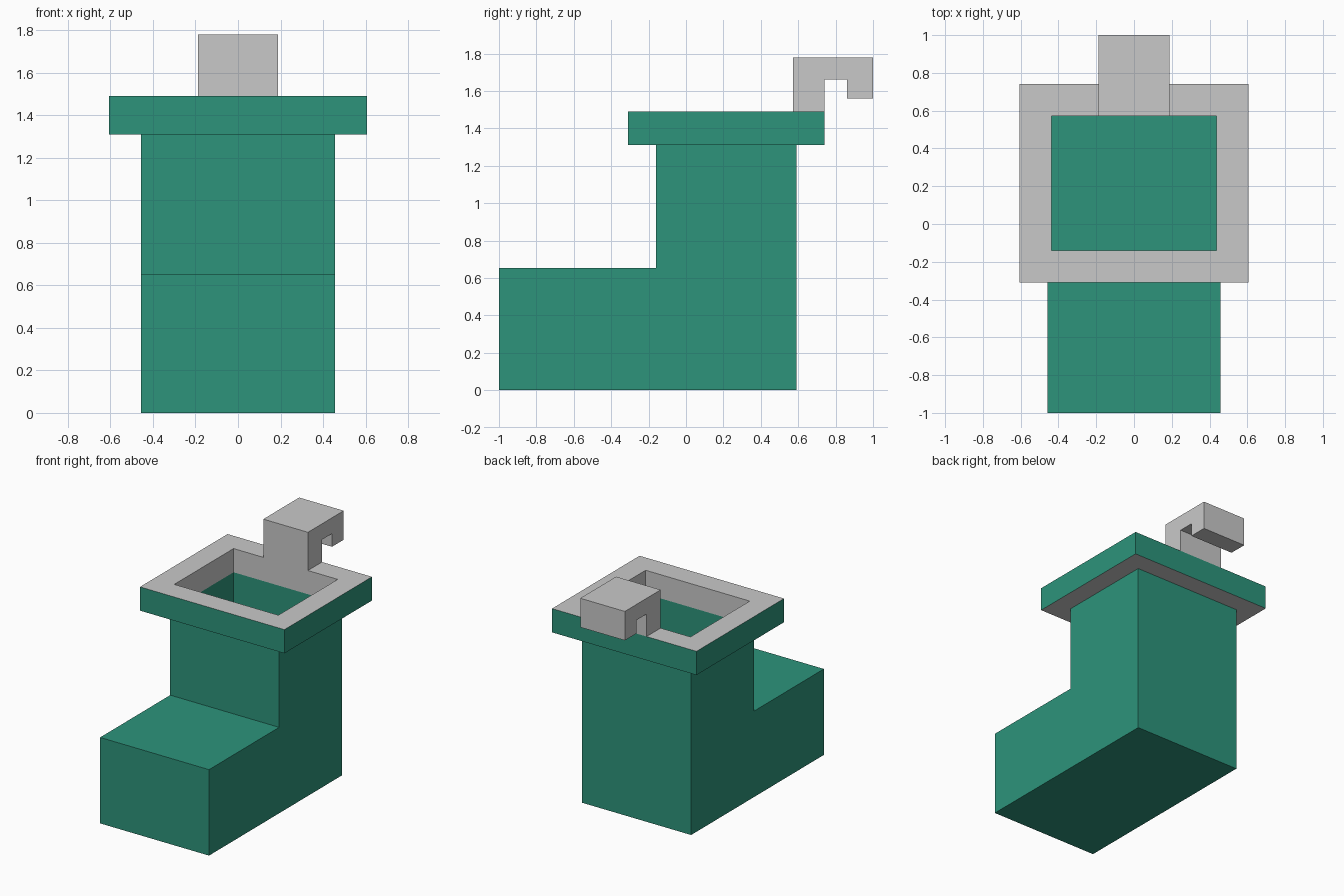
import bpy
import bmesh

default = bpy.data.objects.get("Cube")
if default:
    bpy.data.objects.remove(default, do_unlink=True)


def material(name, color):
    mat = bpy.data.materials.new(name)
    mat.use_nodes = True
    mat.diffuse_color = color
    mat.node_tree.nodes["Principled BSDF"].inputs["Base Color"].default_value = color
    return mat


green = material("green_fabric", (0.026, 0.296, 0.198, 1))
grey = material("light_grey_trim", (0.584, 0.584, 0.584, 1))


def side_prism(name, profile, half_width, mats, drop=lambda face: False):
    """Extrude a (y, z) side profile across x, leaving out the dropped faces."""
    bm = bmesh.new()
    base = bm.faces.new([bm.verts.new((-half_width, y, z)) for y, z in profile])
    moved = bmesh.ops.extrude_face_region(bm, geom=[base], use_keep_orig=True)["geom"]
    verts = [v for v in moved if isinstance(v, bmesh.types.BMVert)]
    bmesh.ops.translate(bm, verts=verts, vec=(2 * half_width, 0, 0))
    bmesh.ops.recalc_face_normals(bm, faces=bm.faces)
    bm.normal_update()
    unwanted = [f for f in bm.faces if drop(f)]
    bmesh.ops.delete(bm, geom=unwanted, context="FACES")
    mesh = bpy.data.meshes.new(name)
    bm.to_mesh(mesh)
    bm.free()
    obj = bpy.data.objects.new(name, mesh)
    bpy.context.collection.objects.link(obj)
    for mat in mats:
        mesh.materials.append(mat)
    return obj


def thicken(obj, thickness, offset):
    mod = obj.modifiers.new("Thickness", "SOLIDIFY")
    mod.thickness = thickness
    mod.offset = offset
    mod.use_even_offset = True
    return mod


wall = 0.02
half = 0.457
front, back = -0.16, 0.591
toe_top, cuff_bottom, cuff_top = 0.652, 1.31, 1.49

# Hollow boot-shaped sock, open at the top
sock = side_prism(
    "sock_body",
    [(-1, 0), (back, 0), (back, cuff_bottom), (front, cuff_bottom),
     (front, toe_top), (-1, toe_top)],
    half, [green],
    lambda f: f.calc_center_median().z > cuff_bottom - 0.01)
thicken(sock, wall, -1)

# Cuff grown outward from the opening; its inside keeps the lining colour
y0, y1 = front + wall, back - wall
cuff = side_prism(
    "cuff",
    [(y0, cuff_bottom), (y1, cuff_bottom), (y1, cuff_top), (y0, cuff_top)],
    half - wall, [green, grey],
    lambda f: abs(f.normal.z) > 0.9)
trim = thicken(cuff, 0.169, 1)
trim.material_offset = 1
trim.material_offset_rim = 1

# Hanging hook standing on the back of the cuff
hook_back = y1 + 0.169
side_prism(
    "hanging_hook",
    [(y1, cuff_top), (hook_back, cuff_top), (hook_back, 1.66), (0.86, 1.66),
     (0.86, 1.56), (1, 1.56), (1, 1.78), (y1, 1.78)],
    0.187, [grey])
